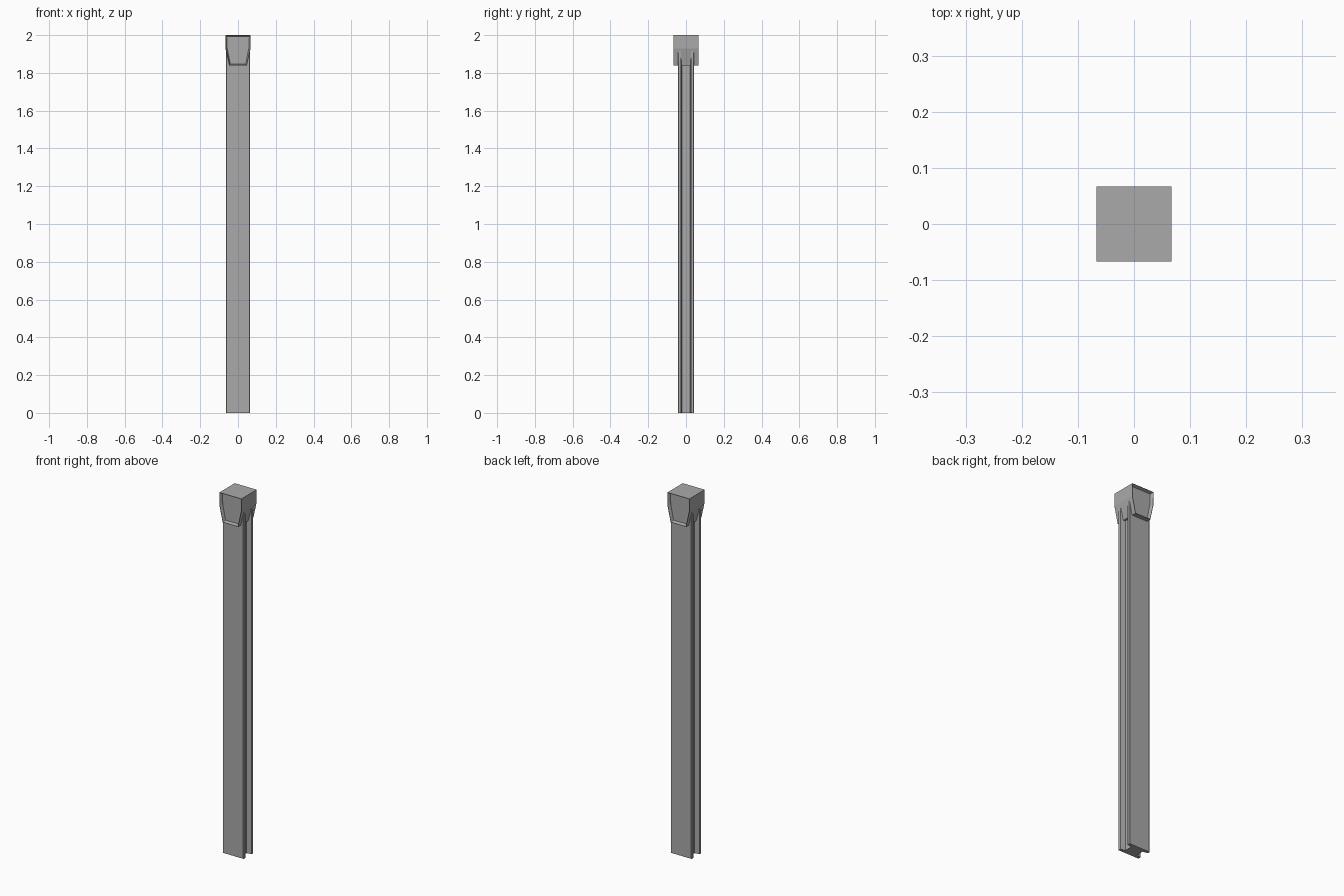
import bpy, bmesh

if "Cube" in bpy.data.objects:
    bpy.data.objects.remove(bpy.data.objects["Cube"])

grey = bpy.data.materials.new("concrete grey")
grey.diffuse_color = (0.40, 0.40, 0.40, 1)
grey.use_nodes = True
grey.node_tree.nodes["Principled BSDF"].inputs["Base Color"].default_value = grey.diffuse_color


def prism(name, outline, place, start, end):
    """Extrude a 2D outline between two offsets along the remaining axis."""
    bm = bmesh.new()
    a = [bm.verts.new(place(u, v, start)) for u, v in outline]
    b = [bm.verts.new(place(u, v, end)) for u, v in outline]
    caps = [bm.faces.new(a), bm.faces.new(b)]
    n = len(outline)
    for i in range(n):
        j = (i + 1) % n
        bm.faces.new((a[i], a[j], b[j], b[i]))
    bmesh.ops.recalc_face_normals(bm, faces=bm.faces)
    return bm, caps


def finish(bm, name):
    me = bpy.data.meshes.new(name)
    bm.to_mesh(me)
    bm.free()
    me.materials.append(grey)
    ob = bpy.data.objects.new(name, me)
    bpy.context.collection.objects.link(ob)
    return ob


# Slotted post: H section with slightly splayed slots and chamfered corners
quarter = [(0.036, 0.022), (0.064, 0.027), (0.064, 0.039), (0.061, 0.042)]
right = [(x, -y) for x, y in reversed(quarter)] + quarter
section = right + [(-x, -y) for x, y in right]
bm, _ = prism("post", section, lambda u, v, t: (u, v, t), 0.0, 1.95)
finish(bm, "slotted_post")

# Cap: block tapering toward the post, with recessed front and back panels
half = [(0.047, 1.84), (0.067, 1.93), (0.067, 2.0)]
outline = half + [(-x, z) for x, z in reversed(half)]
bm, ends = prism("cap", outline, lambda u, v, t: (u, t, v), -0.067, 0.067)
bmesh.ops.inset_individual(bm, faces=ends, thickness=0.002, depth=0)
bmesh.ops.inset_individual(bm, faces=ends, thickness=0.008, depth=-0.016)
finish(bm, "post_cap")
